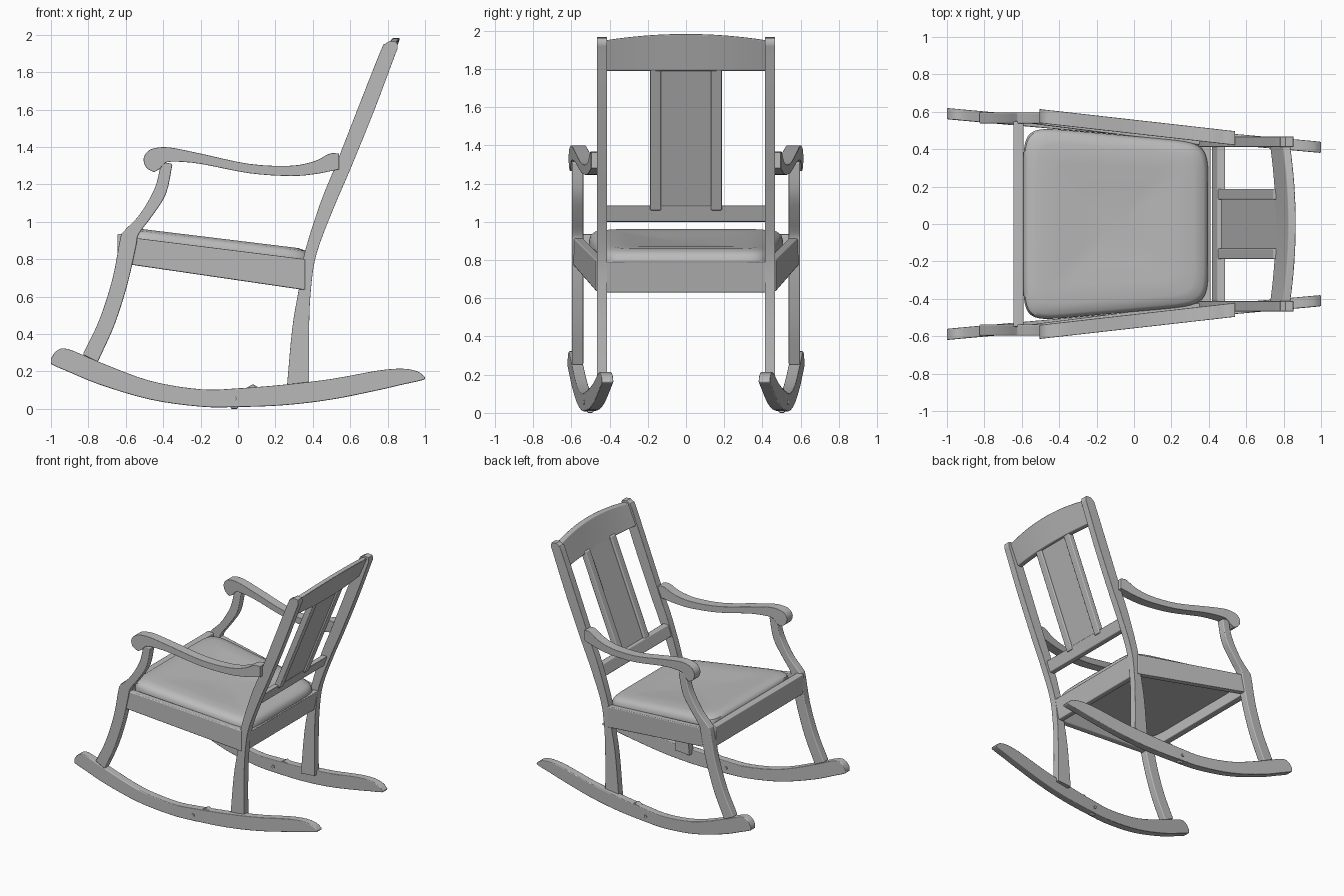
import bpy, bmesh, math
from mathutils import Matrix, Vector

if "Cube" in bpy.data.objects:
    bpy.data.objects.remove(bpy.data.objects["Cube"])

GREY = (0.5, 0.5, 0.5, 1)
wood = bpy.data.materials.new("grey")
wood.use_nodes = True
wood.diffuse_color = GREY
wood.node_tree.nodes["Principled BSDF"].inputs["Base Color"].default_value = GREY


def finish(name, bm, mirror=False, bevel=0.007):
    """Turn the bmesh into a shaded object, with soft edges and a mirrored twin if asked."""
    bmesh.ops.recalc_face_normals(bm, faces=bm.faces[:])
    mesh = bpy.data.meshes.new(name)
    bm.to_mesh(mesh)
    bm.free()
    mesh.materials.append(wood)
    ob = bpy.data.objects.new(name, mesh)
    bpy.context.collection.objects.link(ob)
    bpy.ops.object.select_all(action='DESELECT')
    ob.select_set(True)
    bpy.context.view_layer.objects.active = ob
    bpy.ops.object.shade_smooth_by_angle(angle=math.radians(35))
    if bevel:
        b = ob.modifiers.new("soft_edges", 'BEVEL')
        b.width, b.segments, b.harden_normals = bevel, 2, True
        b.limit_method, b.angle_limit = 'ANGLE', math.radians(45)
    if mirror:
        m = ob.modifiers.new("other_side", 'MIRROR')
        m.use_axis = (False, True, False)


def loft(name, sections, **kw):
    """Skin a run of closed sections and cap both ends."""
    bm = bmesh.new()
    rings = [[bm.verts.new(p) for p in s] for s in sections]
    n = len(rings[0])
    for a, b in zip(rings, rings[1:]):
        for i in range(n):
            j = (i + 1) % n
            bm.faces.new((a[i], a[j], b[j], b[i]))
    bm.faces.new(rings[0])
    bm.faces.new(rings[-1])
    finish(name, bm, **kw)


def spline(pts, steps=4):
    """Smooth curve through the points."""
    pts = [Vector(p) for p in pts]
    ext = [2 * pts[0] - pts[1]] + pts + [2 * pts[-1] - pts[-2]]
    out = []
    for a, b, c, d in zip(ext, ext[1:], ext[2:], ext[3:]):
        for k in range(steps):
            t = k / steps
            out.append(0.5 * (2 * b + (c - a) * t + (2 * a - 5 * b + 4 * c - d) * t * t
                              + (3 * b - a - 3 * c + d) * t ** 3))
    return out + [pts[-1]]


def side_part(name, pairs, y_at, thick, curved=True):
    """Side member: each pair holds x, z of one edge and x, z of the other."""
    secs = []
    for x1, z1, x2, z2 in (spline(pairs) if curved else pairs):
        h = thick / 2
        secs.append([(x1, y_at(x1) - h, z1), (x1, y_at(x1) + h, z1),
                     (x2, y_at(x2) + h, z2), (x2, y_at(x2) - h, z2)])
    loft(name, secs, mirror=True)


def cross_part(name, low, high, depth, y0, y1, bow=0.0, crown=0.0, mirror=False, steps=1):
    """Cross member between y0 and y1, from its low front edge to its high front edge."""
    secs = []
    for i in range(steps + 1):
        y = y0 + (y1 - y0) * i / steps
        k = 1 - (2 * i / steps - 1) ** 2
        dx, dz = bow * k, crown * k
        (xa, za), (xb, zb) = low, high
        secs.append([(xa + dx, y, za), (xa + dx + depth, y, za),
                     (xb + dx + depth, y, zb + dz), (xb + dx, y, zb + dz)])
    loft(name, secs, mirror=mirror)


# Rockers, converging towards the rear
rocker = [(-1, .24, .27), (-.97, .225, .31), (-.91, .20, .32), (-.74, .13, .25),
          (-.47, .05, .15), (-.2, .012, .105), (0, .01, .11), (.25, .02, .13),
          (.5, .05, .16), (.75, .10, .205), (.88, .13, .215), (.96, .147, .20), (1, .158, .17)]
rocker_y = lambda x: .50 - .09 * x
side_part("rockers", [(x, a, x, b) for x, a, b in rocker], rocker_y, .06)

# Joint bolts, wedges and pegs on the rockers
bm = bmesh.new()
bmesh.ops.create_cone(bm, cap_ends=True, segments=12, radius1=.012, radius2=.012, depth=.075,
                      matrix=Matrix.Translation((-.02, rocker_y(-.02), .055))
                      @ Matrix.Rotation(math.pi / 2, 4, 'X'))
finish("rocker_bolts", bm, mirror=True, bevel=0)
side_part("rocker_wedges", [(.04, .10, .04, .11), (.08, .10, .08, .132), (.11, .10, .11, .115)],
          rocker_y, .04, False)
side_part("rocker_pegs", [(-.04, 0, -.04, .03), (0, 0, 0, .03)], rocker_y, .03, False)

# Front legs with a shoulder at seat height
side_part("front_legs", [
    (-.83, .29, -.75, .25), (-.74, .48, -.66, .45), (-.67, .70, -.59, .67),
    (-.63, .91, -.545, .87), (-.61, .95, -.53, .935), (-.525, 1.04, -.46, 1.03),
    (-.445, 1.18, -.385, 1.15), (-.41, 1.32, -.35, 1.31)], lambda x: .567, .06)

# Back legs sweeping up into the back posts
side_part("back_posts", [
    (.26, .10, .38, .11), (.29, .43, .38, .43), (.325, .64, .39, .64), (.355, .83, .42, .83),
    (.44, 1.1, .51, 1.07), (.525, 1.31, .60, 1.28), (.65, 1.63, .73, 1.60),
    (.765, 1.92, .835, 1.88), (.785, 1.95, .853, 1.93), (.81, 1.967, .85, 1.962)],
    lambda x: .44, .054)

# Arms with a scrolled front end
side_part("arms", [
    (-.45, 1.265, -.415, 1.285), (-.49, 1.29, -.405, 1.30), (-.505, 1.335, -.395, 1.31),
    (-.485, 1.375, -.385, 1.317), (-.44, 1.395, -.37, 1.32), (-.36, 1.397, -.33, 1.322),
    (-.2, 1.365, -.2, 1.31), (.06, 1.31, .06, 1.26), (.28, 1.30, .28, 1.245),
    (.41, 1.325, .41, 1.255), (.49, 1.365, .49, 1.27), (.54, 1.365, .54, 1.28)],
    lambda x: .52 - .113 * x, .075)

# Seat frame
side_part("seat_side_rails", [(-.60, .775, -.60, .92), (.36, .635, .36, .80)],
          lambda x: .492 - .127 * x, .05, False)
cross_part("seat_front_rail", (-.645, .78), (-.645, .935), .055, -.55, .55)
cross_part("seat_back_rail", (.33, .63), (.365, .79), .045, -.43, .43)

# Back: bowed top rail, lower rail, framed centre splat
cross_part("top_rail", (.725, 1.79), (.795, 1.95), .042, -.42, .42, .03, .033, steps=16)
cross_part("lower_back_rail", (.415, 1.0), (.445, 1.085), .045, -.43, .43)
cross_part("splat_stiles", (.44, 1.06), (.745, 1.81), .05, .13, .188, mirror=True)
cross_part("splat_panel", (.457, 1.06), (.762, 1.81), .02, -.135, .135)

# Upholstered seat, tapered to the rear with rounded corners and a soft sag
N = 72
ring_scale = [(1, -.06), (1, -.005), (.985, .02), (.95, .036), (.85, .047),
              (.65, .045), (.4, .035), (.15, .03)]
sections = []
for s, lift in ring_scale:
    ring = []
    for i in range(N):
        a = 2 * math.pi * (i + .5) / N
        u = math.copysign(abs(math.cos(a)) ** .22, math.cos(a)) * s
        v = math.copysign(abs(math.sin(a)) ** .22, math.sin(a)) * s
        x = -.098 + .495 * u
        ring.append((x, v * (.478 - .045 * u), .852 - .122 * x + lift))
    sections.append(ring)
loft("seat_cushion", sections, bevel=0)
